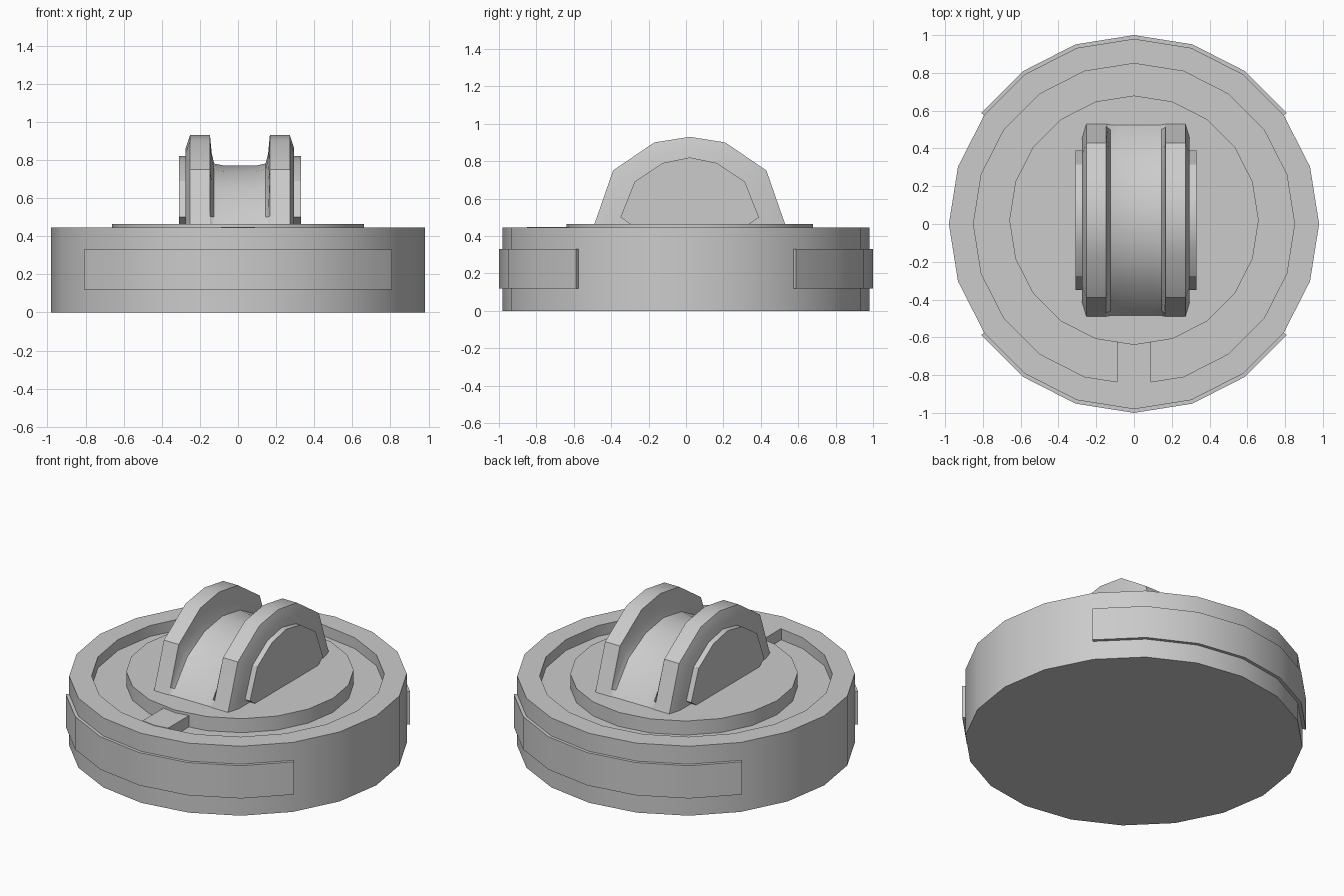
import bpy, bmesh, math
from mathutils import Vector

if "Cube" in bpy.data.objects:
    bpy.data.objects.remove(bpy.data.objects["Cube"], do_unlink=True)

grey = bpy.data.materials.new("light_grey")
grey.use_nodes = True
grey.diffuse_color = (0.6, 0.6, 0.6, 1)
grey.node_tree.nodes["Principled BSDF"].inputs["Base Color"].default_value = (0.6, 0.6, 0.6, 1)

SIDES = 20
MID_Y = 0.02      # centre of the raised disc and the handle
DISC_TOP = 0.465


def finish(name, bm, angle=30):
    """Turn a bmesh into a smooth-shaded object with sharp edges kept."""
    bmesh.ops.remove_doubles(bm, verts=bm.verts, dist=0.0001)
    bmesh.ops.recalc_face_normals(bm, faces=bm.faces)
    mesh = bpy.data.meshes.new(name)
    bm.to_mesh(mesh)
    bm.free()
    mesh.materials.append(grey)
    obj = bpy.data.objects.new(name, mesh)
    bpy.context.collection.objects.link(obj)
    bpy.ops.object.select_all(action='DESELECT')
    obj.select_set(True)
    bpy.context.view_layer.objects.active = obj
    bpy.ops.object.shade_smooth_by_angle(angle=math.radians(angle))
    return obj


def loft(name, rings, close=False):
    """Skin a list of equal-length closed rings; cap the ends or join them."""
    bm = bmesh.new()
    rows = [[bm.verts.new(p) for p in ring] for ring in rings]
    pairs = list(zip(rows, rows[1:]))
    if close:
        pairs.append((rows[-1], rows[0]))
    else:
        bm.faces.new(rows[0])
        bm.faces.new(rows[-1])
    for a, b in pairs:
        for i in range(len(a)):
            j = (i + 1) % len(a)
            bm.faces.new((a[i], a[j], b[j], b[i]))
    return finish(name, bm)


def lathe(name, profile, y=0):
    """Stack of polygon rings from (radius, z) pairs."""
    turn = [math.tau * i / SIDES for i in range(SIDES)]
    return loft(name, [[(r * math.cos(t), y + r * math.sin(t), z) for t in turn]
                       for r, z in profile])


# Round base with a channel, and the raised disc inside it
lathe("base", [(0.98, 0), (0.98, 0.445), (0.85, 0.445), (0.85, 0.375), (0.5, 0.375)])
lathe("raised_disc", [(0.66, 0.3), (0.66, DISC_TOP)], MID_Y)

# Tab bridging the channel at the front
outline = [(-0.09, -0.62), (-0.09, -0.836), (0, -0.85), (0.09, -0.836), (0.09, -0.62)]
loft("front_tab", [[(x, y, z) for x, y in outline] for z in (0.36, 0.448)])

# Curved grip bands around the front and back
for name, middle in (("front_band", -90), ("back_band", 90)):
    rings = []
    for step in range(-3, 4):
        t = math.radians(middle + step * 360 / SIDES)
        rings.append([(r * math.cos(t), r * math.sin(t), z)
                      for r, z in ((0.96, 0.12), (1, 0.12), (1, 0.33), (0.96, 0.33))])
    loft(name, rings)


def arch(half):
    """Mirror half of an arch, given as (distance from middle, height)."""
    return [(-y, z) for y, z in half] + [(y, z) for y, z in reversed(half[:-1])]


# Handle: tall rounded cheeks either side of a sunken saddle
cheek = arch([(0.51, 0), (0.495, 0.04), (0.41, 0.285), (0.19, 0.435), (0, 0.465)])
saddle = arch([(0.505, 0), (0.48, 0.035), (0.35, 0.185), (0.18, 0.275), (0, 0.305)])
plate = arch([(0.32, 0), (0.37, 0.035), (0.295, 0.225), (0.145, 0.325), (0, 0.355)])
HANDLE_X = 0.01


def section(x, sink=0.0, scale=1.0):
    return [(HANDLE_X + x, MID_Y + scale * (a[0] + sink * (b[0] - a[0])),
             DISC_TOP + scale * (a[1] + sink * (b[1] - a[1])))
            for a, b in zip(cheek, saddle)]


# (distance from middle, sink towards saddle, scale)
steps = [(0.285, 0, 0.85), (0.262, 0, 1), (0.157, 0, 1), (0.148, 0.6, 1),
         (0.135, 0.93, 1), (0.08, 1, 1)]
loft("handle", [section(-x, s, k) for x, s, k in steps]
     + [section(x, s, k) for x, s, k in reversed(steps)])

# Thin plates on the outer cheeks
for name, side in (("left_plate", 1), ("right_plate", -1)):
    loft(name, [[(HANDLE_X + side * x, MID_Y + y, DISC_TOP + z) for y, z in plate]
                for x in (0.27, 0.32)])
